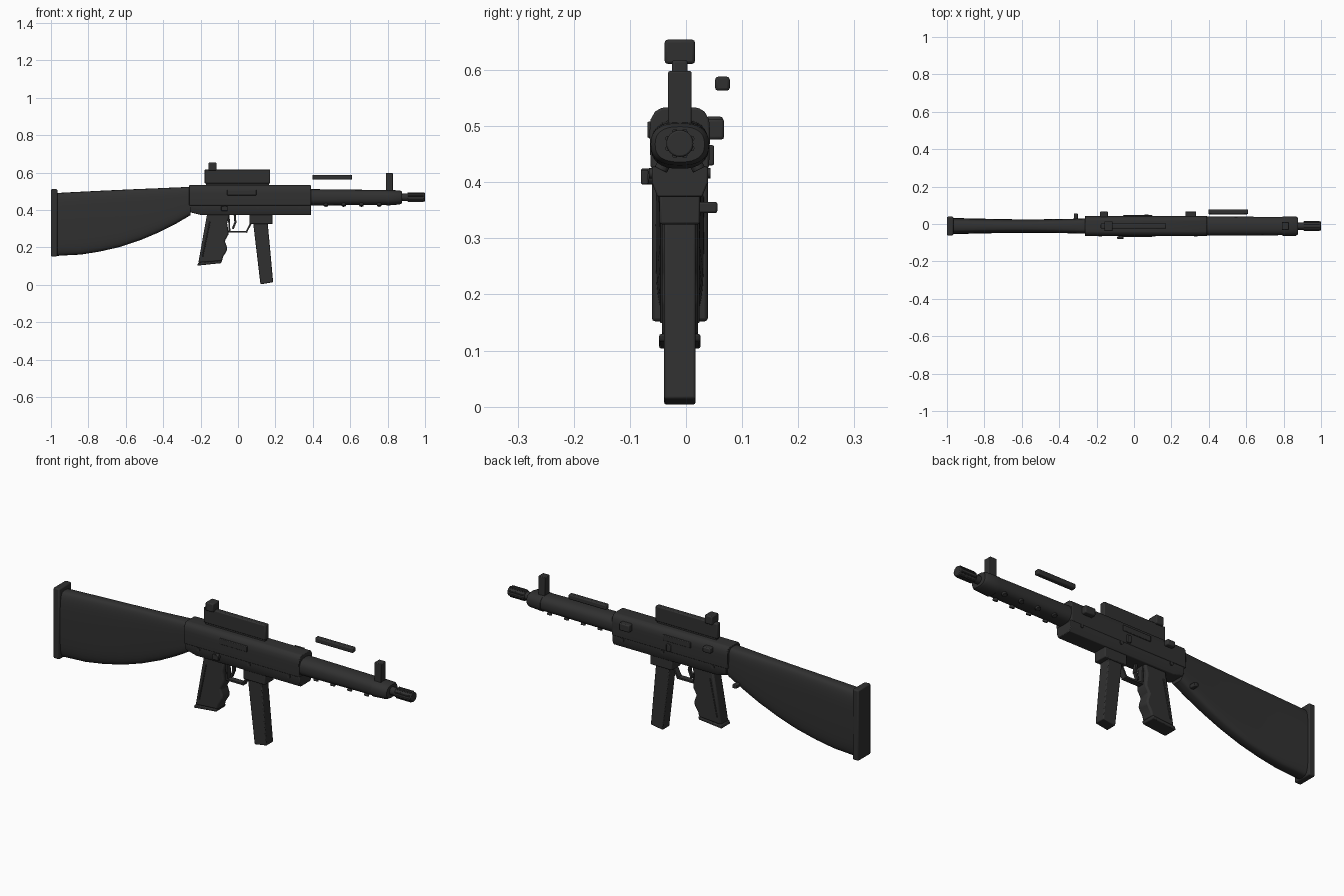
import bpy, bmesh, math
from mathutils import Vector, Matrix

cube = bpy.data.objects.get("Cube")
if cube:
    bpy.data.objects.remove(cube, do_unlink=True)

mat = bpy.data.materials.new("charcoal")
mat.use_nodes = True
COLOR = (0.03, 0.03, 0.03, 1)
mat.diffuse_color = COLOR
mat.node_tree.nodes["Principled BSDF"].inputs["Base Color"].default_value = COLOR
mat.node_tree.nodes["Principled BSDF"].inputs["Roughness"].default_value = 0.7

MID = -0.011   # centre plane of the body
AXIS = 0.467   # height of the barrel axis


def finish(name, bm, bevel=0.0, segments=2):
    bmesh.ops.recalc_face_normals(bm, faces=bm.faces)
    mesh = bpy.data.meshes.new(name)
    bm.to_mesh(mesh)
    bm.free()
    obj = bpy.data.objects.new(name, mesh)
    bpy.context.collection.objects.link(obj)
    mesh.materials.append(mat)
    if bevel:
        mod = obj.modifiers.new("Bevel", "BEVEL")
        mod.width, mod.segments, mod.limit_method = bevel, segments, "ANGLE"
    bpy.ops.object.select_all(action="DESELECT")
    obj.select_set(True)
    bpy.context.view_layer.objects.active = obj
    bpy.ops.object.shade_smooth_by_angle(angle=math.radians(35))
    return obj


def box(name, x, y, z, bevel=0.004):
    bm = bmesh.new()
    bmesh.ops.create_cube(bm, size=1)
    for v in bm.verts:
        v.co = Vector([(a + b) / 2 + c * (b - a) for (a, b), c in zip((x, y, z), v.co)])
    return finish(name, bm, bevel)


def loft(name, rings, bevel=0.0):
    bm = bmesh.new()
    loops = [[bm.verts.new(p) for p in ring] for ring in rings]
    n = len(loops[0])
    for a, b in zip(loops, loops[1:]):
        for i in range(n):
            bm.faces.new((a[i], a[(i + 1) % n], b[(i + 1) % n], b[i]))
    bm.faces.new(loops[0])
    bm.faces.new(loops[-1])
    return finish(name, bm, bevel)


def side_plate(name, outline, half, bevel=0.004):
    """Side outline in x and z, extruded across the body."""
    return loft(name, [[(x, MID + s * half, z) for x, z in outline] for s in (-1, 1)], bevel)


def oval(x, half, low, high, power=1.0, n=32):
    """Cross-section across x; a power below one squares it off."""
    ring = []
    for i in range(n):
        a = 2 * math.pi * i / n
        c, s = math.cos(a), math.sin(a)
        ring.append((x, MID + half * math.copysign(abs(c) ** power, c),
                     (low + high) / 2 + (high - low) / 2 * math.copysign(abs(s) ** power, s)))
    return ring


def section(name, x0, x1, half_profile, bevel):
    """Half cross-section in y and z, mirrored and run along x."""
    pts = half_profile + [(-y, z) for y, z in reversed(half_profile)]
    return loft(name, [[(x, MID + y, z) for y, z in pts] for x in (x0, x1)], bevel)


def rod(name, start, end, radius, n=12, bevel=0.0):
    a, b = Vector(start), Vector(end)
    bm = bmesh.new()
    turn = (b - a).to_track_quat("Z", "Y").to_matrix().to_4x4()
    bmesh.ops.create_cone(bm, cap_ends=True, segments=n, radius1=radius, radius2=radius,
                          depth=(b - a).length, matrix=Matrix.Translation((a + b) / 2) @ turn)
    return finish(name, bm, bevel)


def strip(name, path, width, thick):
    """Square-edged bent band following a path in x and z."""
    for i, ((x0, z0), (x1, z1)) in enumerate(zip(path, path[1:])):
        d = Vector((x1 - x0, z1 - z0)).normalized() * thick / 2
        side_plate(f"{name}_{i + 1}", [(x0 - d.x - d.y, z0 - d.y + d.x), (x1 + d.x - d.y, z1 + d.y + d.x),
                                       (x1 + d.x + d.y, z1 + d.y - d.x), (x0 - d.x + d.y, z0 - d.y - d.x)],
                   width / 2, 0.001)


# Stock with curved belly and butt plate
stations = [(-0.97, .043, .155, .491), (-0.92, .042, .158, .494), (-0.84, .040, .162, .498),
            (-0.74, .038, .178, .503), (-0.63, .036, .203, .508), (-0.52, .036, .240, .513),
            (-0.42, .037, .282, .517), (-0.33, .039, .328, .521), (-0.255, .041, .372, .524)]
loft("stock", [oval(x, h, lo, hi, 0.5) for x, h, lo, hi in stations])
box("butt_plate", (-1, -0.966), (MID - .05, MID + .05), (.152, .512), .006)

# Receiver: rounded upper half over a slightly narrower lower half
section("receiver_upper", -0.262, 0.39,
        [(.052, .425), (.054, .49), (.052, .512), (.044, .526), (.032, .533)], .004)
loft("receiver_lower", [[(x, MID + y, z) for y, z in
     ((-.05, .428), (-.05, .40), (-.04, low), (.04, low), (.05, .40), (.05, .428))]
     for x, low in ((-0.255, .388), (-0.20, .374), (0.39, .374))], .003)

# Top rail and sights
box("top_rail", (-0.178, 0.172), (MID - .014, MID + .014), (.541, .618), .005)
box("rail_foot", (-0.17, 0.165), (MID - .009, MID + .009), (.525, .548), 0)
box("rear_sight", (-0.158, -0.115), (MID - .027, MID + .027), (.611, .654), .005)
box("front_sight", (0.79, 0.828), (MID - .021, MID + .021), (.49, .598), .003)

# Barrel shroud, collar and ribbed muzzle
loft("barrel_shroud", [oval(0.38, .051, .424, .512, .8), oval(0.80, .049, .428, .507, .8)])
loft("shroud_collar", [oval(0.795, .052, .424, .508, .8), oval(0.865, .052, .430, .505, .8),
                       oval(0.877, .044, .436, .499, .8)])
rod("muzzle_neck", (0.86, MID, AXIS + .002), (0.92, MID, AXIS + .002), .02, 24)
rod("muzzle", (0.905, MID, AXIS + .002), (1, MID, AXIS + .002), .024, 24, .003)
for i in range(8):
    a = math.pi * (i + .5) / 4
    y, z = MID + .023 * math.cos(a), AXIS + .002 + .023 * math.sin(a)
    rod(f"muzzle_rib_{i + 1}", (0.91, y, z), (0.992, y, z), .005, 8)

# Studs along the underside of the shroud
for i in range(4):
    x = 0.47 + i * 0.095
    for side in (-1, 1):
        rod(f"shroud_stud_{i + 1}_{'left' if side > 0 else 'right'}",
            (x, MID + side * .02, .45), (x, MID + side * .034, .422), .012, 12, .002)

# Charging rod beside the shroud
box("charging_rod", (0.397, 0.61), (.052, .078), (.563, .588), .005)

# Pistol grip with finger grooves
grip = [(-.165, .38), (-.185, .27), (-.212, .118), (-.085, .126), (-.08, .15), (-.058, .185), (-.06, .205),
        (-.071, .235), (-.052, .268), (-.052, .29), (-.058, .33), (-.045, .38)]
side_plate("pistol_grip", grip, .032, .008)
side_plate("grip_base", [(-.218, .103), (-.09, .116), (-.085, .13), (-.212, .12)], .037, .004)
for side in (-1, 1):
    y = MID + side * .031
    rod(f"grip_panel_edge_{'left' if side > 0 else 'right'}", (-.19, y, .15), (-.15, y, .34), .004, 8)

# Trigger and guard
strip("trigger_guard", [(-.05, .38), (-.045, .284), (.045, .284), (.072, .335), (.075, .38)], .03, .009)
strip("trigger", [(-.018, .38), (-.014, .335), (-.026, .305)], .016, .011)

# Magazine well and magazine
box("magazine_well", (.062, .185), (MID - .036, MID + .036), (.325, .385), .004)
side_plate("magazine", [(.08, .34), (.158, .34), (.188, .014), (.12, .003)], .028, .004)

# Ports, pins and buttons on both flanks
for side, label in ((-1, "right"), (1, "left")):
    def on_side(depth0, depth1):
        return tuple(sorted((MID + side * depth0, MID + side * depth1)))
    box(f"port_cover_{label}", (-.058, .098), on_side(.045, .058), (.479, .508), .003)
    for i, x in enumerate((-.18, .105, .33)):
        rod(f"pin_{label}_{i + 1}", (x, MID + side * .04, .416), (x, MID + side * .055, .416), .009, 12)
rod("selector_pivot", (-.07, MID - .04, .41), (-.07, MID - .069, .41), .014, 12, .002)
box("selector_lever", (-.09, -.055), (MID - .069, MID - .056), (.396, .422), .003)
box("left_front_button", (.275, .332), (.035, .068), (.476, .513), .005)
box("left_rear_button", (-.182, -.138), (.035, .066), (.49, .517), .005)
box("left_catch", (.055, .078), (.035, .05), (.43, .466), .003)
box("sling_stud", (-.322, -.3), (.02, .056), (.345, .365), .004)
